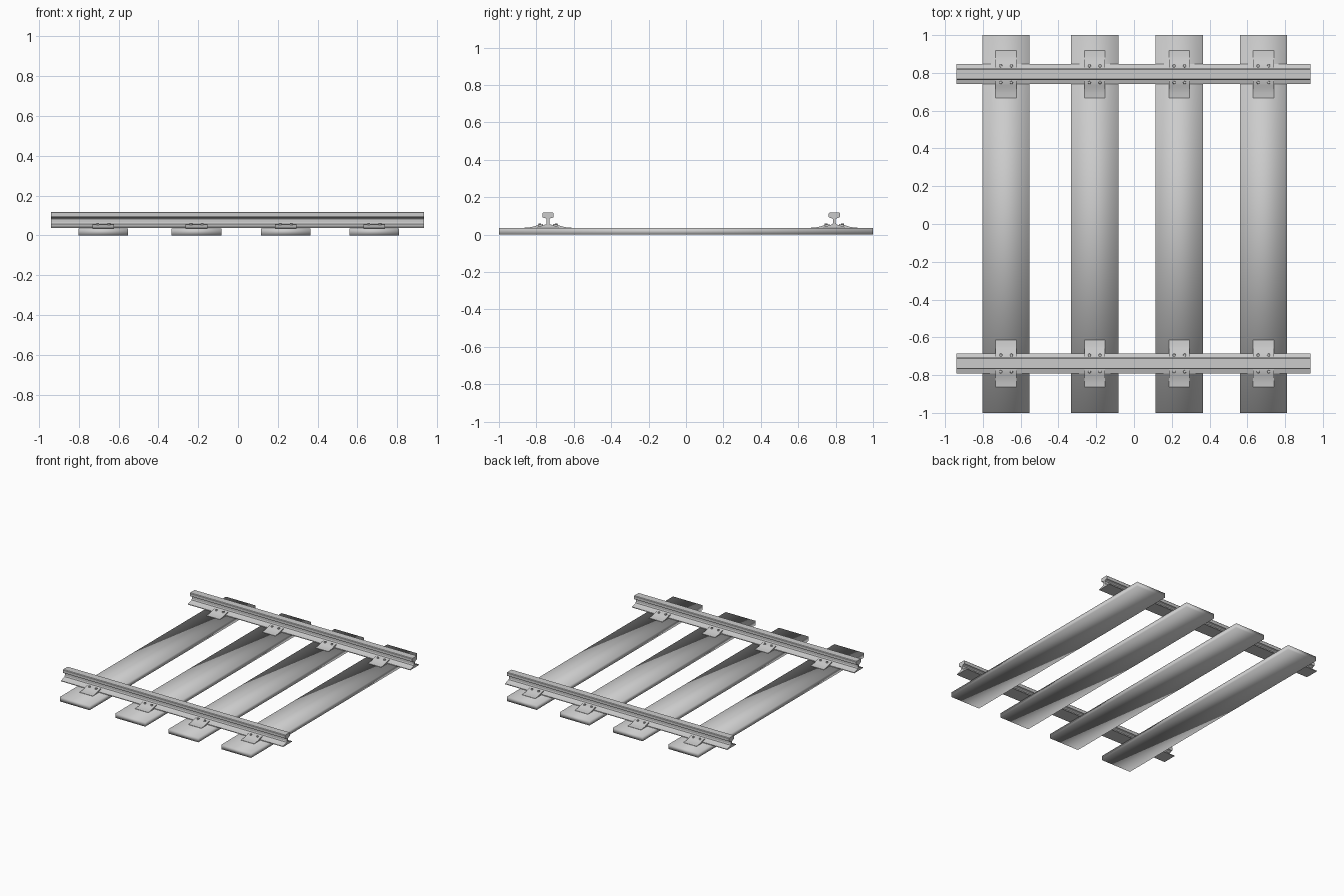
import bpy, bmesh
from mathutils import Matrix, Vector

if "Cube" in bpy.data.objects:
    bpy.data.objects.remove(bpy.data.objects["Cube"])

SLEEPER_X = (-0.677, -0.208, 0.24, 0.685)
RAIL_Y = (-0.738, 0.793)


def finish(name, bm):
    bmesh.ops.recalc_face_normals(bm, faces=bm.faces)
    me = bpy.data.meshes.new(name)
    bm.to_mesh(me)
    bm.free()
    ob = bpy.data.objects.new(name, me)
    bpy.context.collection.objects.link(ob)
    return ob


def extrude_x(bm, profile, x0, x1):
    """Sweep a closed y-z profile along x."""
    face = bm.faces.new([bm.verts.new((x0, y, z)) for y, z in profile])
    ext = bmesh.ops.extrude_face_region(bm, geom=[face])
    moved = [g for g in ext["geom"] if isinstance(g, bmesh.types.BMVert)]
    bmesh.ops.translate(bm, verts=moved, vec=Vector((x1 - x0, 0, 0)))


def mirrored(half):
    """Complete a half profile listed from bottom to top."""
    return half + [(-y, z) for y, z in reversed(half)]


# Sleepers: flat planks with softly shaded corners
for i, x in enumerate(SLEEPER_X):
    bm = bmesh.new()
    bmesh.ops.create_cube(bm, size=1, matrix=Matrix.Translation((x, 0, 0.0175))
                          @ Matrix.Diagonal((0.25, 2.0, 0.035, 1)))
    for f in bm.faces:
        f.smooth = True
    finish(f"sleeper_{i + 1}", bm)

# Rails: wide foot, thin web and chamfered head
RAIL = mirrored([(0.053, 0.037), (0.053, 0.042), (0.026, 0.050), (0.010, 0.056),
                 (0.007, 0.064), (0.007, 0.082), (0.012, 0.087), (0.028, 0.092),
                 (0.030, 0.096), (0.030, 0.114), (0.026, 0.118)])
for i, y in enumerate(RAIL_Y):
    bm = bmesh.new()
    extrude_x(bm, [(y + a, z) for a, z in RAIL], -0.94, 0.935)
    finish(f"rail_{i + 1}", bm)

# Clips: curved plates gripping the rail foot, each with two bolts
CLIP = [(0.125, 0.033), (0.125, 0.037), (0.10, 0.039), (0.078, 0.043),
        (0.060, 0.049), (0.044, 0.054), (0.026, 0.056), (0.026, 0.046),
        (0.053, 0.039), (0.060, 0.033)]
for i, x in enumerate(SLEEPER_X):
    for j, y in enumerate(RAIL_Y):
        for side, word in ((-1, "front"), (1, "back")):
            bm = bmesh.new()
            extrude_x(bm, [(y + side * a, z) for a, z in CLIP], x - 0.055, x + 0.055)
            clip = finish(f"clip_{word}_{i + 1}_{j + 1}", bm)
            bpy.context.view_layer.objects.active = clip
            clip.select_set(True)
            bpy.ops.object.shade_smooth_by_angle()
            clip.select_set(False)
            bm = bmesh.new()
            for dx in (-0.028, 0.028):
                bmesh.ops.create_cone(
                    bm, cap_ends=True, segments=8, radius1=0.009, radius2=0.007,
                    depth=0.012,
                    matrix=Matrix.Translation((x + dx, y + side * 0.044, 0.055)))
            finish(f"bolts_{word}_{i + 1}_{j + 1}", bm)
